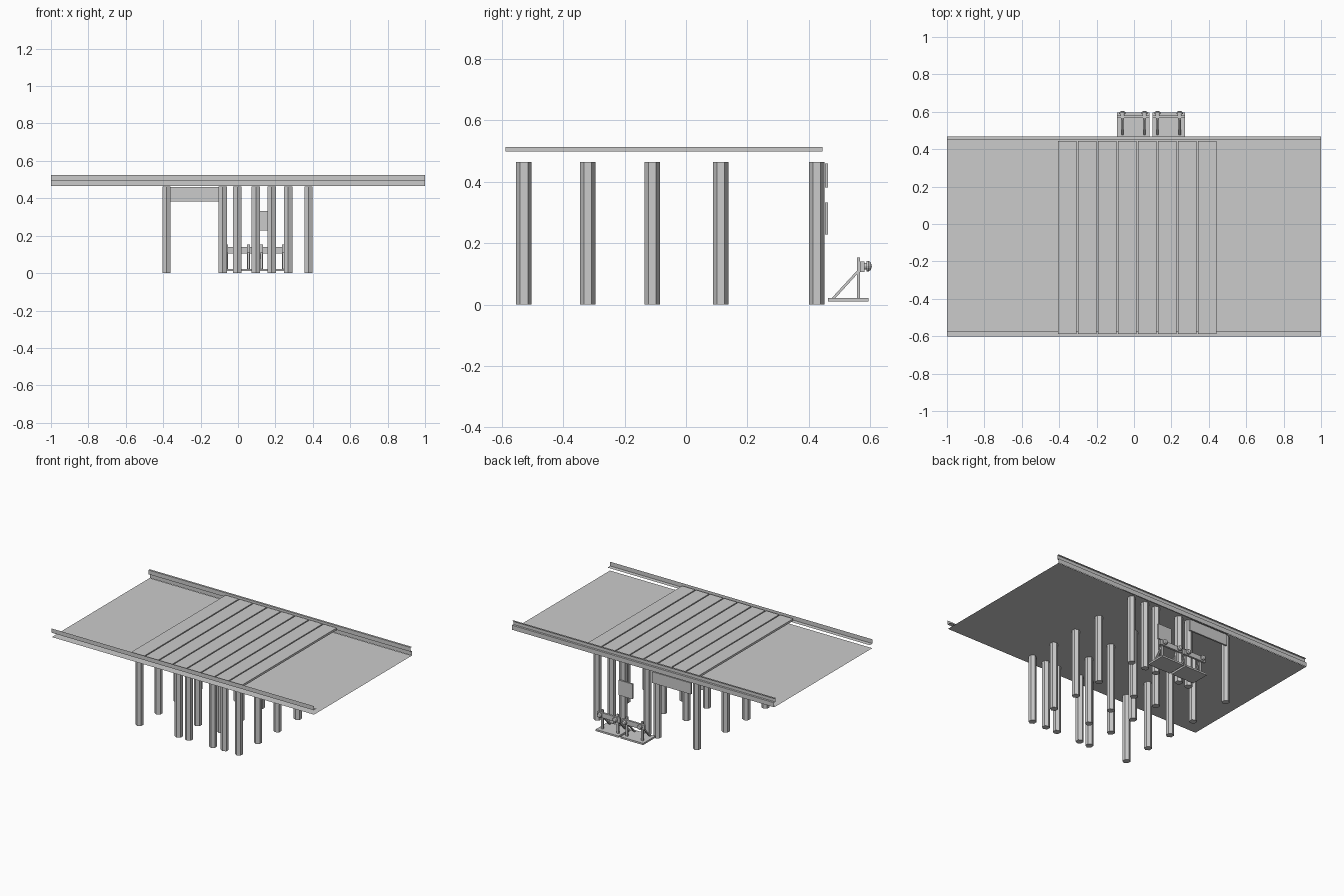
import bpy, math
from mathutils import Vector

if "Cube" in bpy.data.objects:
    bpy.data.objects.remove(bpy.data.objects["Cube"])


def mesh(name, verts, faces):
    me = bpy.data.meshes.new(name)
    me.from_pydata(verts, [], faces)
    me.update()
    ob = bpy.data.objects.new(name, me)
    bpy.context.collection.objects.link(ob)
    return ob


def prism(name, pts, x0, x1):
    """Extrude a closed (y, z) outline along x."""
    n = len(pts)
    v = [(x, y, z) for x in (x0, x1) for y, z in pts]
    f = [(i, (i + 1) % n, n + (i + 1) % n, n + i) for i in range(n)]
    f += [tuple(reversed(range(n))), tuple(range(n, 2 * n))]
    return mesh(name, v, f)


def box(name, x0, x1, y0, y1, z0, z1):
    return prism(name, [(y0, z0), (y1, z0), (y1, z1), (y0, z1)], x0, x1)


def sheet(name, pts, x0=-1, x1=1):
    """Open sheet following a (y, z) path along x."""
    n = len(pts)
    v = [(x, y, z) for x in (x0, x1) for y, z in pts]
    return mesh(name, v, [(i, i + 1, n + i + 1, n + i) for i in range(n - 1)])


# thin deck and edge rails
sheet("deck", [(-0.6, 0.465), (0.465, 0.465)])
sheet("front_rail", [(-0.573, 0.496), (-0.602, 0.496), (-0.602, 0.525)])
sheet("back_rail", [(0.467, 0.465), (0.467, 0.496), (0.453, 0.496), (0.453, 0.525), (0.467, 0.525)])

# raised planks across the deck
for i in range(8):
    x = -0.406 + i * 0.1068
    box("plank", x, x + 0.099, -0.588, 0.445, 0.499, 0.514)

# hexagonal pillars
outer = (-0.382, -0.082, -0.004, 0.18, 0.268, 0.377)
inner = (-0.382, -0.082, 0.095, 0.377)
rows = {-0.528: outer, -0.32: inner, -0.11: inner, 0.113: inner, 0.426: outer}
for y, xs in rows.items():
    for x in xs:
        bpy.ops.mesh.primitive_cylinder_add(vertices=6, radius=0.0255, depth=0.464,
                                            location=(x, y, 0.232))
        bpy.context.object.name = "pillar"

# boards fixed to the back pillars
box("wide_board", -0.362, -0.065, 0.452, 0.463, 0.382, 0.459)
box("small_board", 0.085, 0.19, 0.452, 0.463, 0.229, 0.333)

# two buffer stops behind the structure
for c in (-0.003, 0.185):
    box("buffer_base", c - 0.087, c + 0.087, 0.463, 0.595, 0.01, 0.022)
    box("buffer_beam", c - 0.087, c + 0.087, 0.567, 0.581, 0.106, 0.14)
    for s in (-1, 1):
        x = c + s * 0.059
        box("buffer_post", x - 0.008, x + 0.008, 0.556, 0.567, 0.02, 0.153)
        prism("buffer_brace", [(0.475, 0.022), (0.487, 0.022), (0.558, 0.1), (0.558, 0.112)],
              x - 0.006, x + 0.006)
        bpy.ops.mesh.primitive_cylinder_add(vertices=16, radius=0.011, depth=0.014,
                                            location=(x, 0.585, 0.125),
                                            rotation=(math.pi / 2, 0, 0))
        bpy.context.object.name = "buffer_neck"
        # rounded buffer head
        prof = [(0.0, 0.588), (0.017, 0.588), (0.017, 0.595), (0.012, 0.602), (0.0, 0.605)]
        n, v, f = 16, [], []
        for r, y in prof:
            for k in range(n):
                a = 2 * math.pi * k / n
                v.append((x + r * math.cos(a), y, 0.125 + r * math.sin(a)))
        for j in range(len(prof) - 1):
            for k in range(n):
                q = (k + 1) % n
                f.append((j * n + k, j * n + q, (j + 1) * n + q, (j + 1) * n + k))
        mesh("buffer_head", v, f)
